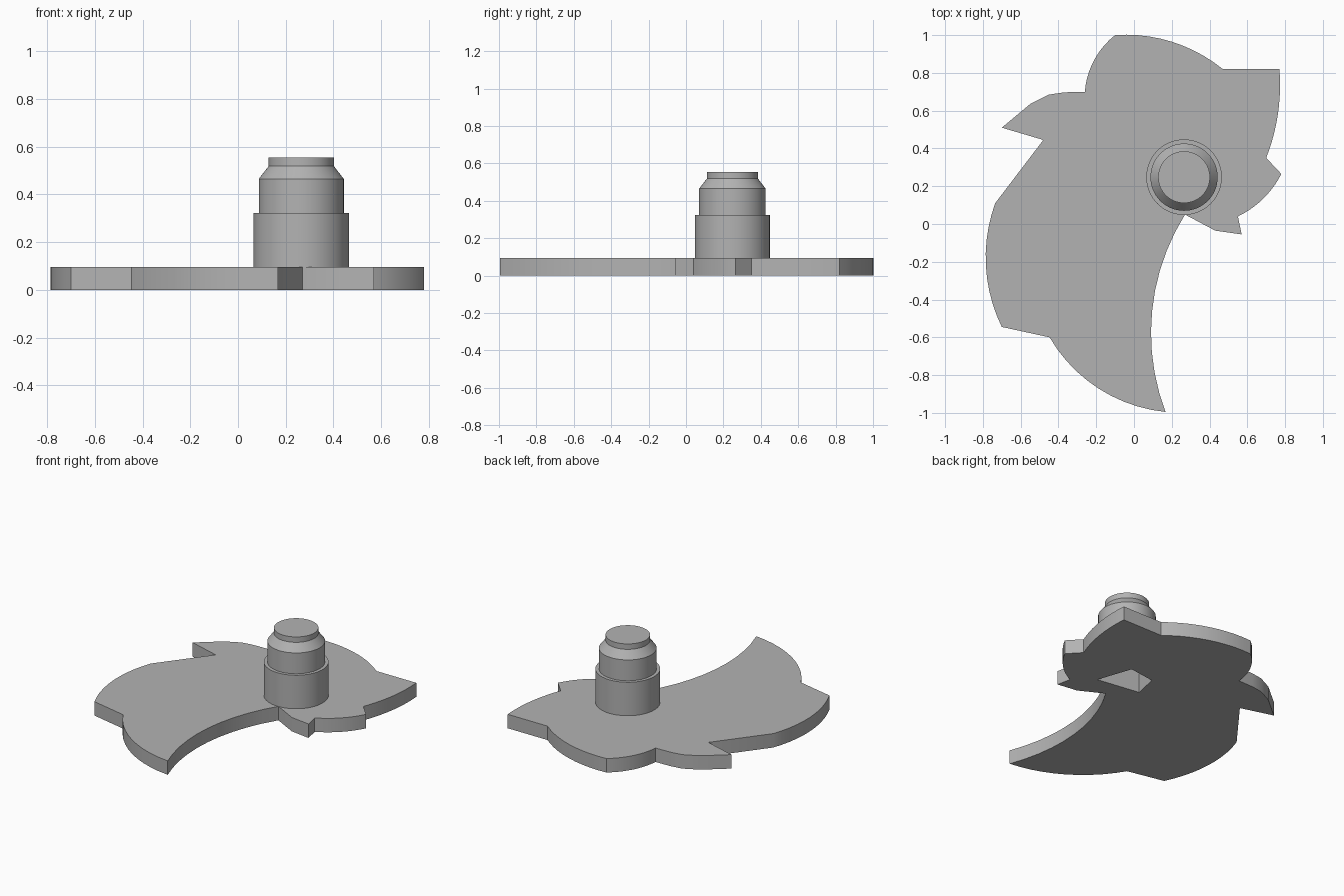
import bpy, bmesh, math
from mathutils import Vector

cube = bpy.data.objects.get("Cube")
if cube:
    bpy.data.objects.remove(cube, do_unlink=True)

steel = bpy.data.materials.new("steel_grey")
steel.use_nodes = True
colour = (0.45, 0.45, 0.45, 1)
steel.diffuse_color = colour
steel.node_tree.nodes["Principled BSDF"].inputs["Base Color"].default_value = colour

THICK = 0.095
CENTRE = Vector((0.265, 0.248, 0))


def arc(a, b, c, steps=10):
    """Points of the circle through a, b and c, without the end point."""
    (ax, ay), (bx, by), (cx, cy) = a, b, c
    d = 2 * (ax * (by - cy) + bx * (cy - ay) + cx * (ay - by))
    sa, sb, sc = ax * ax + ay * ay, bx * bx + by * by, cx * cx + cy * cy
    ox = (sa * (by - cy) + sb * (cy - ay) + sc * (ay - by)) / d
    oy = (sa * (cx - bx) + sb * (ax - cx) + sc * (bx - ax)) / d
    r = math.hypot(ax - ox, ay - oy)
    start = math.atan2(ay - oy, ax - ox)
    sweep = math.atan2(cy - oy, cx - ox) - start
    sweep = (sweep + math.pi) % math.tau - math.pi
    return [(ox + r * math.cos(start + sweep * i / steps),
             oy + r * math.sin(start + sweep * i / steps)) for i in range(steps)]


def finish(name, bm):
    bmesh.ops.recalc_face_normals(bm, faces=bm.faces)
    mesh = bpy.data.meshes.new(name)
    bm.to_mesh(mesh)
    bm.free()
    mesh.materials.append(steel)
    obj = bpy.data.objects.new(name, mesh)
    bpy.context.collection.objects.link(obj)
    return obj


def prism(name, outline, low, high):
    bm = bmesh.new()
    face = bm.faces.new([bm.verts.new((x, y, low)) for x, y in outline])
    side = bmesh.ops.extrude_face_region(bm, geom=[face])["geom"]
    verts = [g for g in side if isinstance(g, bmesh.types.BMVert)]
    bmesh.ops.translate(bm, verts=verts, vec=(0, 0, high - low))
    return finish(name, bm)


def lathe(name, profile, centre, sides=64):
    bm = bmesh.new()
    rings = [[bm.verts.new(centre + Vector((r * math.cos(math.tau * i / sides),
                                            r * math.sin(math.tau * i / sides), z)))
              for i in range(sides)] for r, z in profile]
    for lower, upper in zip(rings, rings[1:]):
        for i in range(sides):
            j = (i + 1) % sides
            bm.faces.new((lower[i], lower[j], upper[j], upper[i]))
    bm.faces.new(rings[0])
    bm.faces.new(rings[-1])
    return finish(name, bm)


# Curved blade: arcs as (start, middle, end), single corners as points
spans = [
    ((-0.10, 1.0), (0.20, 0.965), (0.47, 0.82)), (0.47, 0.82),
    ((0.77, 0.82), (0.76, 0.57), (0.70, 0.35)), (0.70, 0.35),
    ((0.78, 0.265), (0.68, 0.13), (0.55, 0.04)), (0.55, 0.04),
    (0.57, -0.055), (0.43, -0.035),
    ((0.27, 0.05), (0.11, -0.36), (0.167, -0.995)),
    ((0.167, -0.995), (-0.18, -0.876), (-0.447, -0.60)), (-0.447, -0.60),
    ((-0.70, -0.545), (-0.785, -0.2), (-0.735, 0.11)), (-0.735, 0.11),
    (-0.48, 0.445), (-0.70, 0.51), (-0.55, 0.635), (-0.45, 0.685), (-0.37, 0.697),
    ((-0.26, 0.70), (-0.21, 0.87), (-0.10, 1.0)),
]
outline = []
for span in spans:
    outline += arc(*span) if isinstance(span[0], tuple) else [span]
blade = prism("blade_plate", outline, 0, THICK)

# Stepped shaft with a tapered shoulder and short neck
shaft = lathe("stepped_shaft", [(0.2, THICK), (0.2, 0.323), (0.178, 0.323), (0.178, 0.465),
                                (0.137, 0.518), (0.137, 0.555)], CENTRE)

# Drive socket sunk into the underside
corners = [(0.155, -0.10), (0.075, 0.135), (-0.109, 0.109), (-0.144, -0.054)]
cutter = prism("socket_cutter", [(CENTRE.x + x, CENTRE.y + y) for x, y in corners], -0.1, 0.30)
cutter.hide_render = True
for part in (blade, shaft):
    cut = part.modifiers.new("socket", "BOOLEAN")
    cut.operation = "DIFFERENCE"
    cut.solver = "EXACT"
    cut.object = cutter
    bpy.ops.object.select_all(action="DESELECT")
    part.select_set(True)
    bpy.context.view_layer.objects.active = part
    bpy.ops.object.modifier_apply(modifier=cut.name)
    bpy.ops.object.shade_smooth_by_angle(angle=math.radians(25))
bpy.data.objects.remove(cutter, do_unlink=True)
